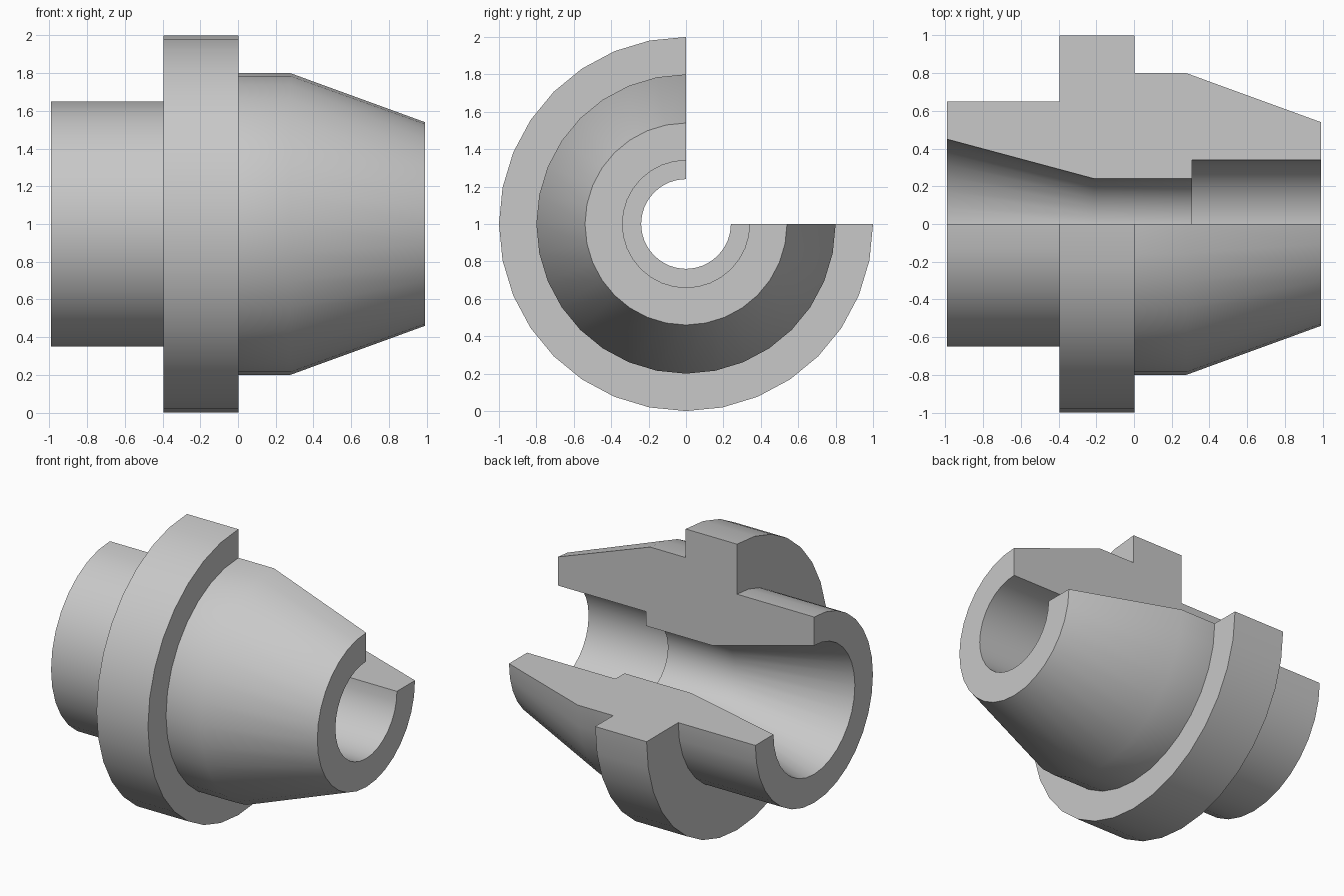
import bpy
import bmesh
import math

cube = bpy.data.objects.get("Cube")
if cube:
    bpy.data.objects.remove(cube, do_unlink=True)

# Single plain metal colour
COLOUR = (0.58, 0.58, 0.58, 1.0)
metal = bpy.data.materials.new("grey_metal")
metal.use_nodes = True
metal.diffuse_color = COLOUR
metal.node_tree.nodes["Principled BSDF"].inputs["Base Color"].default_value = COLOUR

# Closed half section of the bushing: (position along x, radius)
HALF = 0.992
FLANGE = (-0.395, 0.003)
SECTION = [
    (-HALF, 0.45), (-HALF, 0.65),                # flared mouth, rear sleeve
    (FLANGE[0], 0.65), (FLANGE[0], 1.0),         # flange
    (FLANGE[1], 1.0), (FLANGE[1], 0.80),
    (0.278, 0.80), (HALF, 0.54),                 # shoulder and tapered nose
    (HALF, 0.34), (0.308, 0.34),                 # counterbore
    (0.308, 0.24), (-0.21, 0.24),                # straight bore
]
SWEEP = math.radians(270)
STEPS = 24
AXIS_Z = 1.0


def revolve(name, section, sweep, steps):
    """Sweep a closed section round the x axis and cap both cut ends."""
    bm = bmesh.new()
    rings = []
    for i in range(steps + 1):
        a = sweep * i / steps
        rings.append([bm.verts.new((x, -r * math.sin(a), AXIS_Z + r * math.cos(a)))
                      for x, r in section])
    n = len(section)
    for a, b in zip(rings, rings[1:]):
        for j in range(n):
            k = (j + 1) % n
            bm.faces.new((a[j], a[k], b[k], b[j]))
    bm.faces.new(rings[0])
    bm.faces.new(rings[-1][::-1])
    bmesh.ops.recalc_face_normals(bm, faces=bm.faces)
    mesh = bpy.data.meshes.new(name)
    bm.to_mesh(mesh)
    bm.free()
    obj = bpy.data.objects.new(name, mesh)
    bpy.context.collection.objects.link(obj)
    return obj


# Flanged bushing with a quarter cut away at the upper back
bushing = revolve("flanged_bushing", SECTION, SWEEP, STEPS)
bushing.data.materials.append(metal)

bpy.ops.object.select_all(action='DESELECT')
bushing.select_set(True)
bpy.context.view_layer.objects.active = bushing
bpy.ops.object.shade_smooth_by_angle(angle=math.radians(30))
